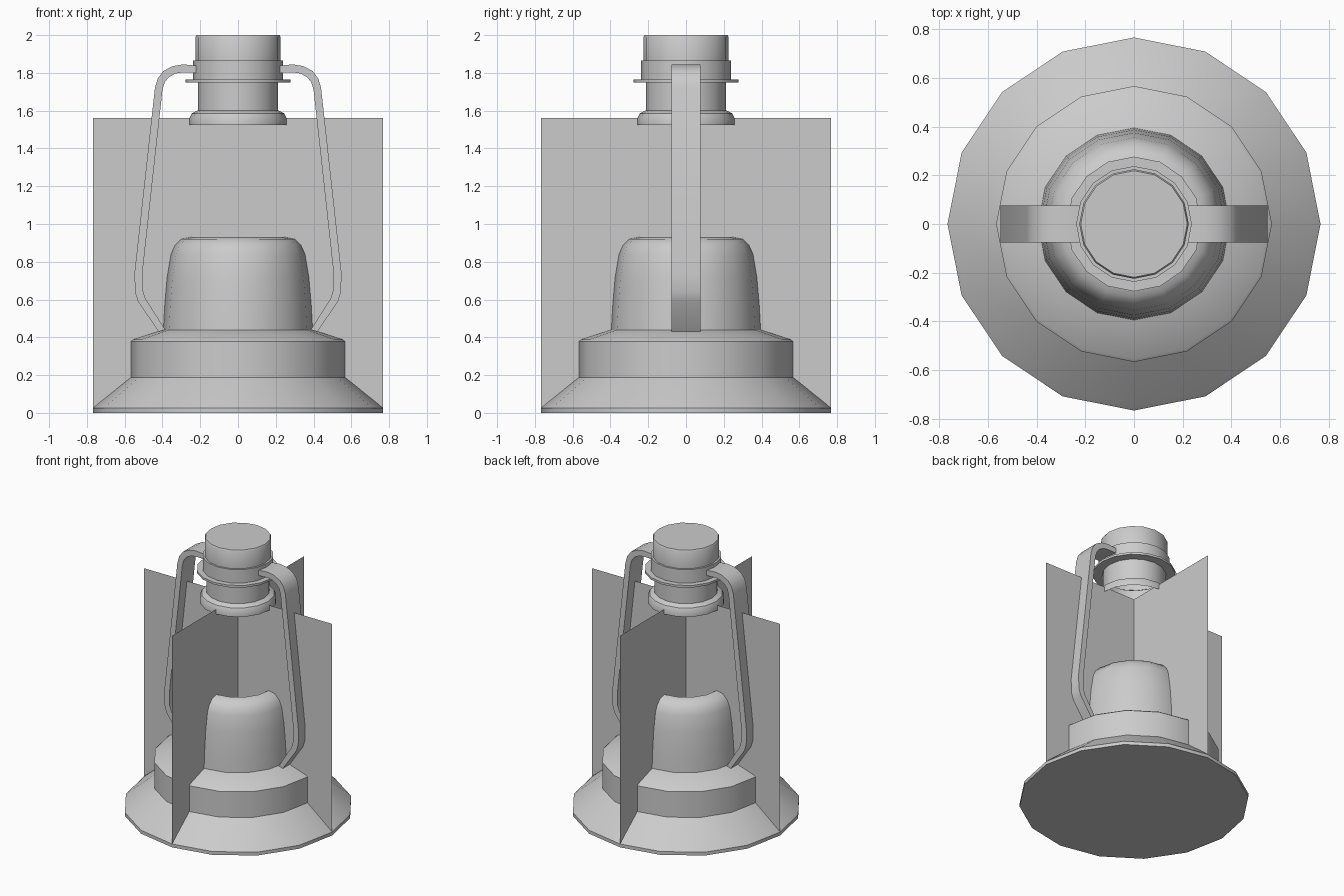
import bpy
import math

if "Cube" in bpy.data.objects:
    bpy.data.objects.remove(bpy.data.objects["Cube"])

SIDES = 16

grey = bpy.data.materials.new("plain grey")
grey.diffuse_color = (0.6, 0.6, 0.6, 1.0)
grey.use_nodes = True
grey.node_tree.nodes["Principled BSDF"].inputs["Base Color"].default_value = grey.diffuse_color


def make_object(name, verts, faces, smooth=True):
    mesh = bpy.data.meshes.new(name)
    mesh.from_pydata(verts, [], faces)
    mesh.materials.append(grey)
    obj = bpy.data.objects.new(name, mesh)
    bpy.context.collection.objects.link(obj)
    if smooth:
        bpy.ops.object.select_all(action='DESELECT')
        bpy.context.view_layer.objects.active = obj
        obj.select_set(True)
        bpy.ops.object.shade_smooth_by_angle(angle=math.radians(35))
    return obj


def lathe(name, profile, cap_bottom=False, cap_top=False):
    """Turn a bottom-to-top (radius, height) profile around the z axis."""
    verts = [(r * math.cos(a), r * math.sin(a), z)
             for r, z in profile
             for a in (2 * math.pi * i / SIDES for i in range(SIDES))]
    faces = []
    for k in range(len(profile) - 1):
        for i in range(SIDES):
            j = (i + 1) % SIDES
            a, b = k * SIDES, (k + 1) * SIDES
            faces.append((a + i, a + j, b + j, b + i))
    if cap_bottom:
        faces.append(tuple(reversed(range(SIDES))))
    if cap_top:
        top = (len(profile) - 1) * SIDES
        faces.append(tuple(range(top, top + SIDES)))
    return make_object(name, verts, faces)


# Base: flared foot, upright drum and sloping shoulder
lathe("base", [(0.767, 0.0), (0.767, 0.025), (0.745, 0.045), (0.567, 0.188),
               (0.567, 0.378), (0.555, 0.388), (0.395, 0.44)], cap_bottom=True)

# Burner dome, open at the top
lathe("burner_dome", [(0.395, 0.44), (0.388, 0.57), (0.375, 0.72), (0.355, 0.84),
                      (0.335, 0.885), (0.30, 0.92), (0.25, 0.93)])

# Chimney cap, open underneath
lathe("chimney_cap", [(0.258, 1.525), (0.258, 1.558), (0.245, 1.585), (0.213, 1.602),
                      (0.213, 1.75), (0.277, 1.75), (0.277, 1.766), (0.238, 1.766),
                      (0.238, 1.865), (0.225, 1.865), (0.225, 1.99), (0.219, 2.0)],
      cap_top=True)

# Crossed upright sheets
R, TOP = 0.767, 1.56
make_object("sheet_across", [(-R, 0, 0), (R, 0, 0), (R, 0, TOP), (-R, 0, TOP)],
            [(0, 1, 2, 3)], smooth=False)
make_object("sheet_along", [(0, -R, 0), (0, R, 0), (0, R, TOP), (0, -R, TOP)],
            [(0, 1, 2, 3)], smooth=False)

# Side straps: matching outer and inner outlines, mirrored left and right
OUTER = [(0.22, 1.838), (0.29, 1.845), (0.345, 1.836), (0.395, 1.81), (0.425, 1.77),
         (0.44, 1.72), (0.548, 0.74), (0.545, 0.64), (0.53, 0.59), (0.42, 0.43)]
INNER = [(0.22, 1.80), (0.29, 1.803), (0.33, 1.797), (0.365, 1.778), (0.388, 1.75),
         (0.40, 1.71), (0.506, 0.74), (0.504, 0.65), (0.49, 0.605), (0.385, 0.44)]
HALF = 0.077


def strap(name, side):
    rings = [[(side * o[0], -HALF, o[1]), (side * o[0], HALF, o[1]),
              (side * i[0], HALF, i[1]), (side * i[0], -HALF, i[1])]
             for o, i in zip(OUTER, INNER)]
    verts = [v for ring in rings for v in ring]
    faces = [(4 * k + c, 4 * k + 4 + c, 4 * k + 4 + (c + 1) % 4, 4 * k + (c + 1) % 4)
             for k in range(len(rings) - 1) for c in range(4)]
    last = 4 * (len(rings) - 1)
    faces += [(0, 1, 2, 3), (last + 3, last + 2, last + 1, last)]
    if side < 0:
        faces = [tuple(reversed(f)) for f in faces]
    return make_object(name, verts, faces)


strap("right_strap", 1)
strap("left_strap", -1)
